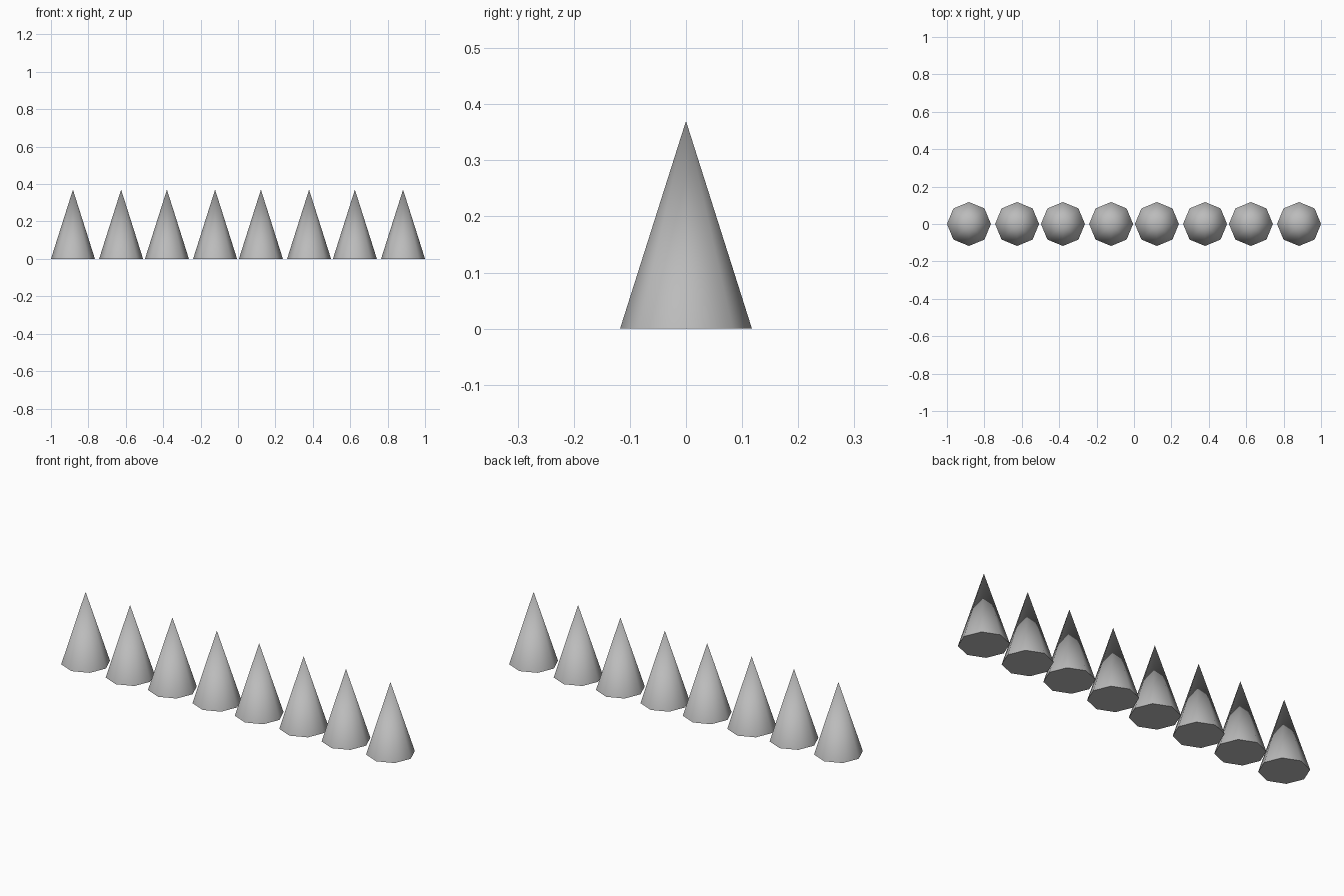
import bpy
import math

if "Cube" in bpy.data.objects:
    bpy.data.objects.remove(bpy.data.objects["Cube"])

RADIUS, HEIGHT = 0.1175, 0.37

grey = bpy.data.materials.new("plain grey")
grey.diffuse_color = (0.5, 0.5, 0.5, 1)
grey.use_nodes = True
grey.node_tree.nodes["Principled BSDF"].inputs["Base Color"].default_value = grey.diffuse_color


def spike(name, x):
    """Eight-sided cone with smooth sides and a crisp flat base."""
    bpy.ops.mesh.primitive_cone_add(vertices=8, radius1=RADIUS, radius2=0,
                                    depth=HEIGHT, location=(x, 0, HEIGHT / 2))
    ob = bpy.context.object
    ob.name = name
    ob.data.materials.append(grey)
    # sides meet at about 43 degrees (smooth), base rim is over 90 (sharp)
    bpy.ops.object.shade_smooth_by_angle(angle=math.radians(60))


# row of spikes, mirrored about the centre, in slightly uneven pairs
for i, x in enumerate((0.1225, 0.38, 0.625, 0.8825), 1):
    spike(f"spike_right_{i}", x)
    spike(f"spike_left_{i}", -x)
